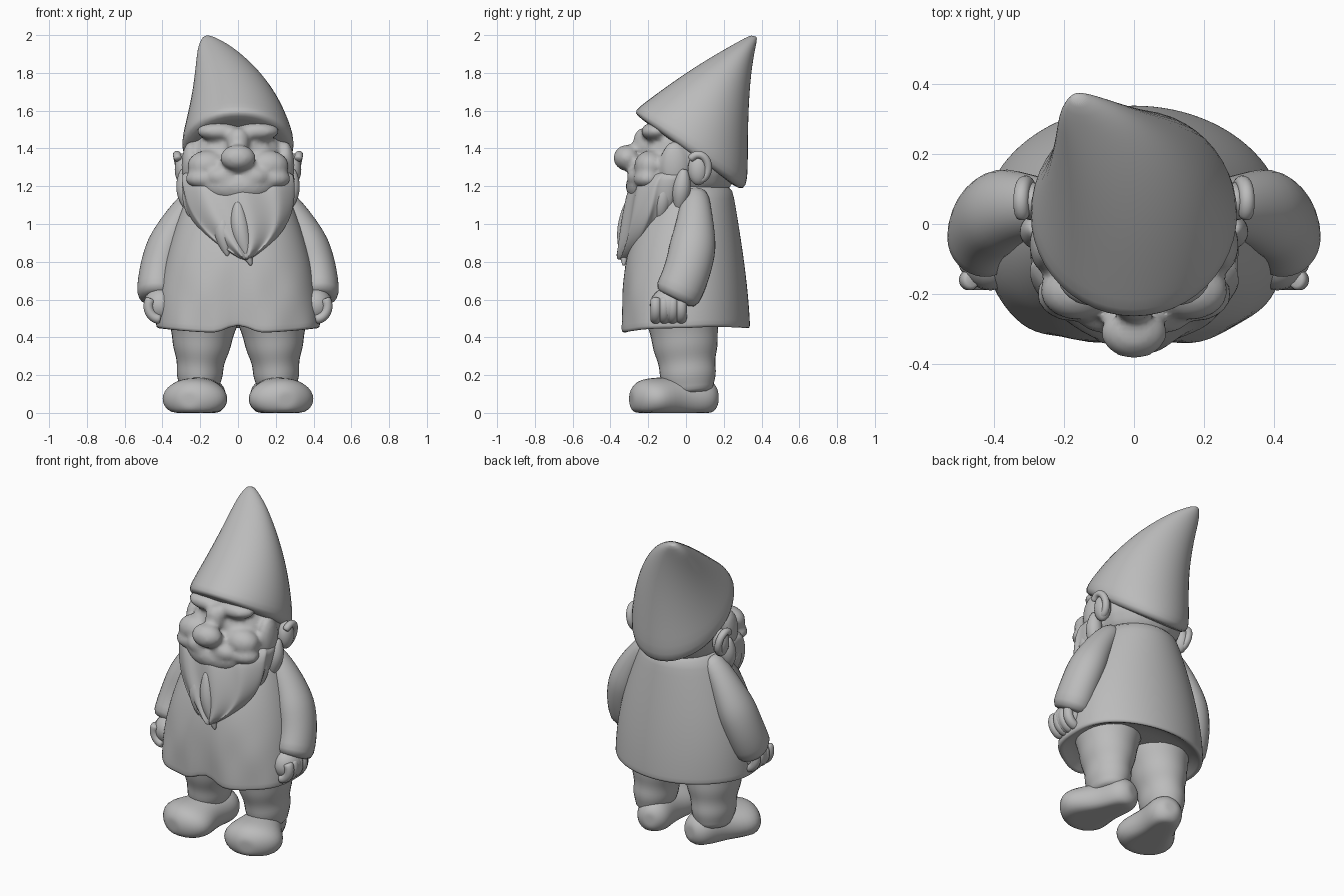
import bpy, bmesh
from math import sin, cos, pi, exp, sqrt, copysign
from mathutils import Matrix, Vector

if "Cube" in bpy.data.objects:
    bpy.data.objects.remove(bpy.data.objects["Cube"])

stone = bpy.data.materials.new("plain grey stone")
stone.use_nodes = True
grey = (0.5, 0.5, 0.5, 1)
stone.diffuse_color = grey
stone.node_tree.nodes["Principled BSDF"].inputs["Base Color"].default_value = grey


def finish(name, bm):
    bmesh.ops.recalc_face_normals(bm, faces=bm.faces)
    for face in bm.faces:
        face.smooth = True
    mesh = bpy.data.meshes.new(name)
    bm.to_mesh(mesh)
    bm.free()
    mesh.materials.append(stone)
    ob = bpy.data.objects.new(name, mesh)
    bpy.context.collection.objects.link(ob)
    return ob


def loft(name, rings):
    """Skin a list of equal point rings, close both ends and soften."""
    bm = bmesh.new()
    loops = [[bm.verts.new(p) for p in ring] for ring in rings]
    count = len(loops[0])
    for lower, upper in zip(loops, loops[1:]):
        for i in range(count):
            j = (i + 1) % count
            bm.faces.new((lower[i], lower[j], upper[j], upper[i]))
    for loop in (loops[0], loops[-1]):
        middle = bm.verts.new(sum((v.co for v in loop), Vector()) / count)
        for i in range(count):
            bm.faces.new((loop[i], loop[(i + 1) % count], middle))
    modifier = finish(name, bm).modifiers.new("Soften", "SUBSURF")
    modifier.levels = modifier.render_levels = 1


def oval(centre, u, v, count=24):
    angles = [2 * pi * i / count for i in range(count)]
    return [Vector(centre) + Vector(u) * cos(a) + Vector(v) * sin(a) for a in angles]


def fractions(steps):
    return [i / steps for i in range(steps + 1)]


def tube(name, path, steps=6, side=(1, 0, 0), floor=0):
    """Skin along a rule that turns a fraction into (x, y, z, half width, half depth)."""
    stations = [path(t) for t in fractions(steps)]
    points = [Vector(s[:3]) for s in stations]
    side = Vector(side)
    rings = []
    for i, station in enumerate(stations):
        along = (points[min(i + 1, steps)] - points[max(i - 1, 0)]).normalized()
        u = (side - along * side.dot(along)).normalized()
        width, depth = station[3:]
        ring = oval(points[i], u * width, along.cross(u) * depth, count=16)
        for p in ring:
            p.z = max(p.z, floor)
        rings.append(ring)
    loft(name, rings)


def lump(bm, centre, size):
    place = Matrix.LocRotScale(Vector(centre), None, Vector(size))
    bmesh.ops.create_uvsphere(bm, u_segments=20, v_segments=12, radius=1, matrix=place)


# Hat: rings span a straight front slope and a steep back, with the tip swept aside
def hat_ring(t, scale=1, drop=0):
    front = Vector((0, 0.62 * t - 0.28, 1.6 + 0.4 * t + 0.02 * sin(pi * t)))
    back = Vector((0, 0.33 + 0.05 * t ** 3, 1.23 + 0.76 * t ** 0.8))
    centre = (front + back) / 2
    centre.x = -0.16 * t ** 2
    width = 0.28 * (1 - t) ** 0.7 + 0.025
    ring = oval(centre, (width * scale, 0, 0), (back - front) / 2 * scale)
    for p in ring:
        p.z -= drop * (0.6 + 1.5 * p.y)
    return ring


loft("hat", [hat_ring(0, scale=0.78, drop=0.08), hat_ring(0, scale=0.93, drop=0.06)]
     + [hat_ring(t) for t in fractions(10)])


# Coat: bell shape with a square front, parted and rippled at the hem
def coat_ring(h, scale=1, lift=0):
    height = 0.42 + 0.8 * h
    low = max(0, 1 - 1.5 * h)
    width = (0.435 - 0.2 * h ** 2) * scale
    ring = oval((0, 0, height + lift), (1, 0, 0), (0, 1, 0), count=48)
    for p in ring:
        if p.y < 0:
            square = 0.72 + 0.28 * h
            p.x = copysign(abs(p.x) ** square, p.x)
            p.y = -abs(p.y) ** square * (0.345 - 0.2 * h ** 3) * scale
        else:
            p.y *= (0.34 - 0.1 * h ** 1.5) * scale
            p.z += 0.08 * p.y * low
        p.x *= width
        if p.y < 0:
            part = low * exp(-(p.x / 0.03) ** 2)
            p.y += 0.03 * part + 0.01 * low * sin(26 * p.x) * sin(17 * height)
            p.z += 0.06 * part * (h < 0.1)
        p.z += 0.15 * p.x ** 2 * low
    return ring


loft("coat", [coat_ring(0, scale=0.8, lift=0.06), coat_ring(0, scale=0.94), coat_ring(0)]
     + [coat_ring(0.04 + 0.96 * t) for t in fractions(9)])

# Head: brows, cheeks, moustache and sideburns blended into the skull
head = bmesh.new()
lump(head, (0, 0.02, 1.33), (0.27, 0.26, 0.24))
lump(head, (0, -0.31, 1.35), (0.095, 0.075, 0.07))
lump(head, (0, -0.23, 1.43), (0.06, 0.05, 0.08))
lump(head, (0, -0.2, 1.2), (0.2, 0.12, 0.1))
for s in (1, -1):
    lump(head, (0.1 * s, -0.16, 1.49), (0.12, 0.08, 0.05))
    lump(head, (0.16 * s, -0.19, 1.31), (0.11, 0.085, 0.08))
    lump(head, (0.08 * s, -0.25, 1.25), (0.09, 0.065, 0.055))
    lump(head, (0.18 * s, -0.2, 1.24), (0.1, 0.08, 0.055))
    lump(head, (0.25 * s, -0.06, 1.31), (0.05, 0.08, 0.13))
skull = finish("head", head)
blend = skull.modifiers.new("Blend", "REMESH")
blend.mode, blend.voxel_size, blend.use_smooth_shade = "VOXEL", 0.015, True
skull.modifiers.new("Relax", "SMOOTH").iterations = 6


# Beard: tapers downwards with wavy strands
def beard_ring(t):
    height = 1.29 - 0.48 * t
    front = -0.2 - 0.165 * t ** 0.35
    back = 0.05 - 0.35 * t ** 2
    width = 0.02 + 0.285 * (1 - t ** 3)
    ring = oval((0.04 * t ** 2, (front + back) / 2, height),
                (width, 0, 0), (0, (back - front) / 2, 0), count=48)
    for i, p in enumerate(ring):
        wave = 0.012 * sin(i * pi / 3 + 9 * height)
        p.x *= 1 + 3 * wave
        p.y += wave
    return ring


loft("beard", [beard_ring(t) for t in fractions(8)])


def lock(name, x, y, top, length, thick, drift):
    """Strand of beard that swells and then tapers to a tip."""
    def path(t):
        r = 0.008 + thick * sin(pi * (0.1 + 0.9 * t))
        return x + drift * t ** 2, y + 0.03 * (1 - t), top - length * t, r, r
    tube(name, path)


lock("middle_beard_lock", 0, -0.33, 1.12, 0.34, 0.045, drift=0.07)

for s, label in ((1, "left"), (-1, "right")):
    # Beard edge
    for k, a in enumerate(fractions(4)):
        lock(f"{label}_beard_lock_{k + 1}", s * (0.285 - 0.2 * a ** 1.3), -0.04 - 0.27 * a ** 0.7,
             1.29 - 0.22 * a, 0.24, 0.042, drift=-0.03 * s)

    # Ear with a raised rim
    def ear_rim(t):
        a = pi * (0.8 - 1.3 * t)
        rise = 0.07 * sin(a)
        return s * (0.31 + 0.2 * rise), 0.065 + 0.055 * cos(a), 1.3 + rise, 0.022, 0.022

    tube(label + "_ear_rim", ear_rim, steps=8)
    bowl = bmesh.new()
    lump(bowl, (0.29 * s, 0.065, 1.29), (0.045, 0.055, 0.085))
    finish(label + "_ear", bowl)

    # Sleeve and hand
    def sleeve(t):
        r = 0.06 + 0.05 * min(1, 2 * t)
        return (s * (0.2 + 0.23 * sin(t ** 0.85 * pi / 2)), 0.05 - 0.11 * t ** 3,
                1.17 - 0.57 * t, r, r * 1.15)

    def thumb(t):
        r = 0.01 + 0.03 * sin(pi * (0.3 + 0.7 * t))
        return s * (0.38 - 0.05 * sin(pi * t * 0.7)), -0.13 - 0.05 * t, 0.64 - 0.15 * t, r, r

    tube(label + "_sleeve", sleeve, steps=8)
    tube(label + "_thumb", thumb)
    palm = bmesh.new()
    lump(palm, (0.41 * s, -0.09, 0.57), (0.09, 0.1, 0.095))
    finish(label + "_hand", palm)
    for k in range(4):
        def finger(t):
            a = pi * (0.7 * t - 0.2)
            return s * (0.41 + 0.065 * cos(a)), 0.045 * k - 0.16, 0.565 - 0.07 * sin(a), 0.03, 0.028
        tube(f"{label}_finger_{k + 1}", finger, side=(0, 1, 0))

    # Trouser leg with gathered folds above the shoe
    def leg(t):
        up = 1 - t
        fold = 0.008 * sin(18 * t) * t
        return (s * (0.21 - 0.03 * up), 0.02 - 0.04 * up, 0.54 - 0.44 * t,
                0.105 + 0.1 * up ** 1.3 + fold, 0.13 + 0.075 * up + fold)

    tube(label + "_leg", leg, steps=12)

    # Shoe from heel to turned-out toe, flat underneath
    def shoe(t):
        t = 0.5 - 0.49 * cos(pi * t)
        ends = sqrt(1 - abs(2 * t - 1) ** 6)
        width = 0.11 + 0.075 * exp(-((t - 0.75) / 0.25) ** 2)
        return (s * (0.14 + 0.12 * t), 0.17 - 0.465 * t, 0.085 - 0.015 * t,
                width * ends, 0.115 * ends)

    tube(label + "_shoe", shoe, steps=12)
